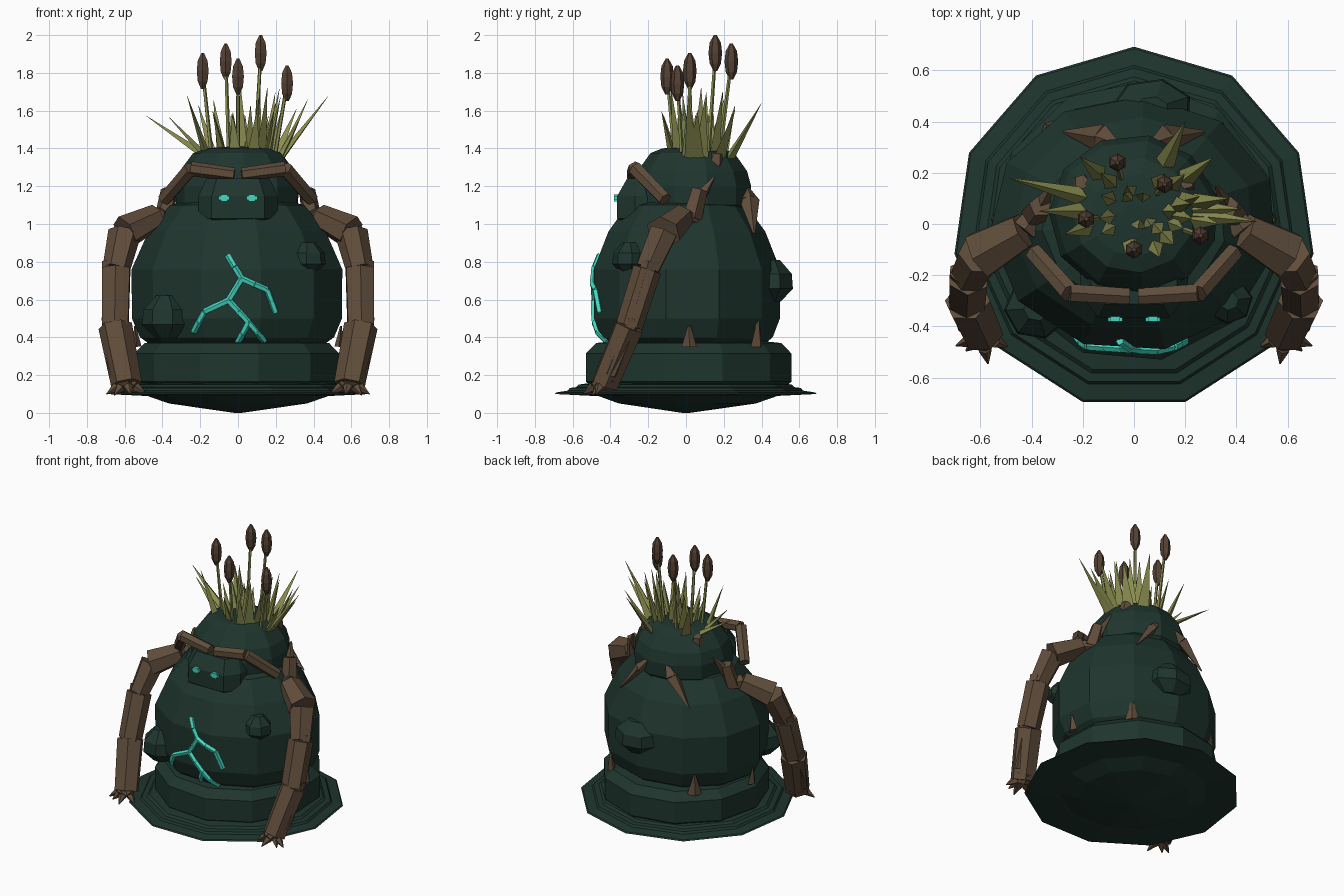
import bpy, bmesh, math, random
from mathutils import Vector, Matrix
from mathutils.bvhtree import BVHTree

if "Cube" in bpy.data.objects:
    bpy.data.objects.remove(bpy.data.objects["Cube"])

random.seed(4)


def material(name, rgb):
    m = bpy.data.materials.new(name)
    m.diffuse_color = (*rgb, 1)
    m.use_nodes = True
    m.node_tree.nodes["Principled BSDF"].inputs["Base Color"].default_value = m.diffuse_color
    return m


MOSS = material("dark moss", (0.0135, 0.036, 0.0265))
BARK = material("bark brown", (0.115, 0.073, 0.043))
REED = material("reed brown", (0.090, 0.053, 0.034))
GRASS = material("olive grass", (0.255, 0.270, 0.080))
GLOW = material("teal glow", (0.055, 0.70, 0.54))


def finish(bm, name, mat):
    bmesh.ops.recalc_face_normals(bm, faces=bm.faces)
    me = bpy.data.meshes.new(name)
    bm.to_mesh(me)
    bm.free()
    me.materials.append(mat)
    ob = bpy.data.objects.new(name, me)
    bpy.context.collection.objects.link(ob)
    return ob


def lathe(name, profile, mat, sides=11, sx=1, sy=1, turn=0, cx=0, cy=0):
    """Spin (radius, height) pairs into a closed faceted solid, first corner at the back."""
    bm = bmesh.new()
    rings = []
    for r, z in profile:
        ring = []
        for k in range(sides):
            a = math.radians(turn) + k * math.tau / sides
            ring.append(bm.verts.new((cx + r * sx * math.sin(a), cy + r * sy * math.cos(a), z)))
        rings.append(ring)
    for lo, hi in zip(rings, rings[1:]):
        for k in range(sides):
            j = (k + 1) % sides
            bm.faces.new((lo[k], lo[j], hi[j], hi[k]))
    bm.faces.new(rings[0])
    bm.faces.new(rings[-1])
    return finish(bm, name, mat)


def beam(bm, a, b, r1, r2, sides=6, flat=1.0):
    """Tapered prism from a to b; flat squashes it across one side."""
    a, b = Vector(a), Vector(b)
    d = b - a
    m = Matrix.Translation((a + b) / 2) @ d.to_track_quat('Z', 'Y').to_matrix().to_4x4()
    bmesh.ops.create_cone(bm, cap_ends=True, segments=sides, radius1=r1, radius2=r2,
                          depth=d.length, matrix=m @ Matrix.Diagonal((1, flat, 1, 1)))


def flip(p, s):
    return (p[0] * s, p[1], p[2])


# Base: stepped skirt, underside bowl and lower ring
lathe("base_skirt", [(.50, .09), (.708, .10), (.70, .108), (.635, .118), (.625, .132),
                     (.59, .136), (.575, .15), (.50, .16)], MOSS, cy=-.016)
lathe("underside_bowl", [(.02, .0), (.37, .05), (.50, .095), (.45, .12)], MOSS)
lathe("lower_ring", [(.52, .14), (.55, .165), (.55, .315), (.495, .37), (.4, .38)], MOSS,
      turn=5, cy=.01)

# Body and head
body = lathe("body", [(.42, .33), (.52, .40), (.563, .50), (.565, .76), (.475, .96), (.36, 1.10),
                      (.2, 1.14)], MOSS, sy=.885, turn=4)
lathe("head", [(.28, 1.04), (.345, 1.10), (.35, 1.20), (.325, 1.28), (.25, 1.375), (.18, 1.40),
               (.05, 1.41)], MOSS, sx=.95, sy=.90, turn=10, cy=.035)

# Face: faceted block with a sloping top
bm = bmesh.new()
outline = [(-.21, -.1), (-.21, -.27), (-.14, -.365), (.14, -.365), (.21, -.27), (.21, -.1)]
levels = [(.95, 1.02), (1.0, 1.03), (1.0, 1.147), (.8, 1.24)]
rows = [[bm.verts.new((x * s, -.1 + (y + .1) * s, z)) for x, y in outline] for s, z in levels]
for lo, hi in zip(rows, rows[1:]):
    for k in range(6):
        j = (k + 1) % 6
        bm.faces.new((lo[k], lo[j], hi[j], hi[k]))
bm.faces.new(rows[0])
bm.faces.new(rows[-1])
finish(bm, "face_block", MOSS)

# Eyes: little crossed slabs
bm = bmesh.new()
for s in (-1, 1):
    for w, h in ((.058, .02), (.036, .036)):
        bmesh.ops.create_cube(bm, size=1, matrix=Matrix.Translation((s * .073, -.365, 1.137))
                              @ Matrix.Diagonal((w, .032, h, 1)))
finish(bm, "eyes", GLOW)

# Boulders stuck in the body
for name, (x, y, z), r, t, wide in (("boulder_front_left", (-.38, -.33, .51), .122, 10, 1.05),
                                    ("boulder_front_right", (.37, -.30, .82), .09, 30, 1.05),
                                    ("boulder_back", (.07, .45, .70), .12, 15, 1.35)):
    lathe(name, [(r * .45, z - r * .92), (r, z - r * .35), (r * .95, z + r * .3), (r * .4, z + r * .92)],
          MOSS, sides=7, sx=wide, turn=t, cx=x, cy=y)

# Glowing cracks laid onto the front of the body
tree = BVHTree.FromPolygons([v.co for v in body.data.vertices],
                            [tuple(p.vertices) for p in body.data.polygons])


def on_body(x, z):
    hit = tree.ray_cast(Vector((x, -2, z)), Vector((0, 1, 0)))[0]
    return hit + Vector((0, -.008, 0))


bm = bmesh.new()
cracks = [[(-.055, .835), (.02, .71), (.155, .65), (.20, .53)],
          [(.02, .71), (-.05, .595), (-.18, .535), (-.235, .43)],
          [(-.05, .595), (.055, .48), (-.005, .365)],
          [(.055, .48), (.14, .38)]]
for line in cracks:
    for (x0, z0), (x1, z1) in zip(line, line[1:]):
        n = 2
        pts = [on_body(x0 + (x1 - x0) * i / n, z0 + (z1 - z0) * i / n) for i in range(n + 1)]
        for p, q in zip(pts, pts[1:]):
            beam(bm, p, q, .0175, .0165, 5)
finish(bm, "glowing_cracks", GLOW)

# Arms, hands and brow branches, mirrored left and right
arm = [(.37, .05, 1.03), (.43, -.025, 1.04), (.60, -.12, .955), (.645, -.205, .76),
       (.65, -.30, .46), (.59, -.43, .15)]
radii = [(.045, .055), (.075, .102), (.09, .075), (.085, .080), (.092, .084)]
tips = [(.695, -.475, .10), (.655, -.495, .095), (.57, -.545, .10), (.49, -.48, .10)]
brow = [(.02, -.282, 1.262), (.25, -.268, 1.293), (.39, -.11, 1.13)]
for s, side in ((-1, "left"), (1, "right")):
    bm = bmesh.new()
    for (a, b), (r1, r2) in zip(zip(arm, arm[1:]), radii):
        beam(bm, flip(a, s), flip(b, s), r1, r2, 6, .9)
    # bark slab overlapping the elbow and forearm
    for a, b in (((.675, -.19, .80), (.685, -.26, .56)), ((.685, -.28, .50), (.655, -.40, .20))):
        beam(bm, flip(a, s), flip(b, s), .045, .035, 5)
    finish(bm, side + "_arm", BARK)

    bm = bmesh.new()
    beam(bm, flip((.60, -.40, .19), s), flip((.59, -.44, .135), s), .07, .045, 6)
    for t in tips:
        mid = Vector((.592, -.435, .15)).lerp(Vector(t), .5) + Vector((0, 0, .012))
        beam(bm, flip((.592, -.42, .155), s), flip(mid, s), .03, .027, 5)
        beam(bm, flip(mid, s), flip(t, s), .027, .003, 5)
    finish(bm, side + "_hand", BARK)

    bm = bmesh.new()
    beam(bm, flip(brow[0], s), flip(brow[1], s), .036, .039, 6)
    beam(bm, flip(brow[1], s), flip(brow[2], s), .041, .038, 6)
    finish(bm, side + "_brow_branch", BARK)

    # Bark shards around the shoulders, neck and foot of the body
    bm = bmesh.new()
    beam(bm, flip((.39, .03, 1.03), s), flip((.365, .07, 1.18), s), .055, .045, 5)
    beam(bm, flip((.37, .06, 1.12), s), flip((.32, .15, 1.25), s), .04, .005, 4)
    beam(bm, flip((.20, .15, 1.30), s), flip((.205, .165, 1.375), s), .048, .03, 5)
    beam(bm, flip((.06, .31, 1.215), s), flip((.13, .335, 1.13), s), .008, .055, 4, .6)
    beam(bm, flip((.13, .335, 1.13), s), flip((.275, .36, .95), s), .055, .006, 4, .6)
    for deg, r, h in ((38, .048, .49), (88, .04, .46)):
        a = math.radians(deg)
        x, y = math.sin(a) * .535, math.cos(a) * .475
        beam(bm, flip((x, y, .35), s), flip((x * 1.02, y * 1.02, h), s), r, .008, 4, .6)
    finish(bm, side + "_bark_shards", BARK)

# Cattails on thin stalks
stalks = bmesh.new()
heads = bmesh.new()
for x, y, z in ((-.187, .02, 1.81), (-.065, .24, 1.86), (0, -.10, 1.78), (.12, .155, 1.905),
                (.26, -.045, 1.745)):
    top = Vector((x, y, z))
    foot = Vector((x * .75, .03 + (y - .03) * .7, 1.36))
    beam(stalks, foot, top, .012, .009, 5)
    steps = [(-.095, .010), (-.055, .030), (0, .036), (.055, .030), (.095, .008)]
    for (z0, r1), (z1, r2) in zip(steps, steps[1:]):
        beam(heads, top + Vector((0, 0, z0)), top + Vector((0, 0, z1)), r1, r2, 6)
finish(stalks, "cattail_stalks", GRASS)
finish(heads, "cattail_heads", REED)

# Grass blades: key outer tips, then a seeded filling tuft
blades = [(-.49, .18, 1.575), (-.37, .05, 1.57), (-.27, -.04, 1.68), (-.21, .26, 1.63), (-.13, .20, 1.66),
          (.48, .01, 1.68), (.37, .10, 1.66), (.31, .26, 1.61), (.20, .40, 1.64), (.22, .08, 1.72),
          (.155, -.08, 1.72), (.33, .0, 1.56), (.42, .06, 1.60), (.10, -.13, 1.60), (-.03, -.12, 1.58)]
for i in range(15):
    a = i * 2.4
    r = random.uniform(.06, .24)
    blades.append((.06 + r * math.cos(a), .05 + r * math.sin(a) * .8, random.uniform(1.56, 1.73)))
bm = bmesh.new()
for x, y, z in blades:
    d = Vector((x - .03, y - .05, 0))
    root = Vector((.03, .05, 1.35)) + d * min(.65, .20 / max(d.length, .01))
    beam(bm, root, (x, y, z), .046, .001, 3, .5)
finish(bm, "grass_tuft", GRASS)
